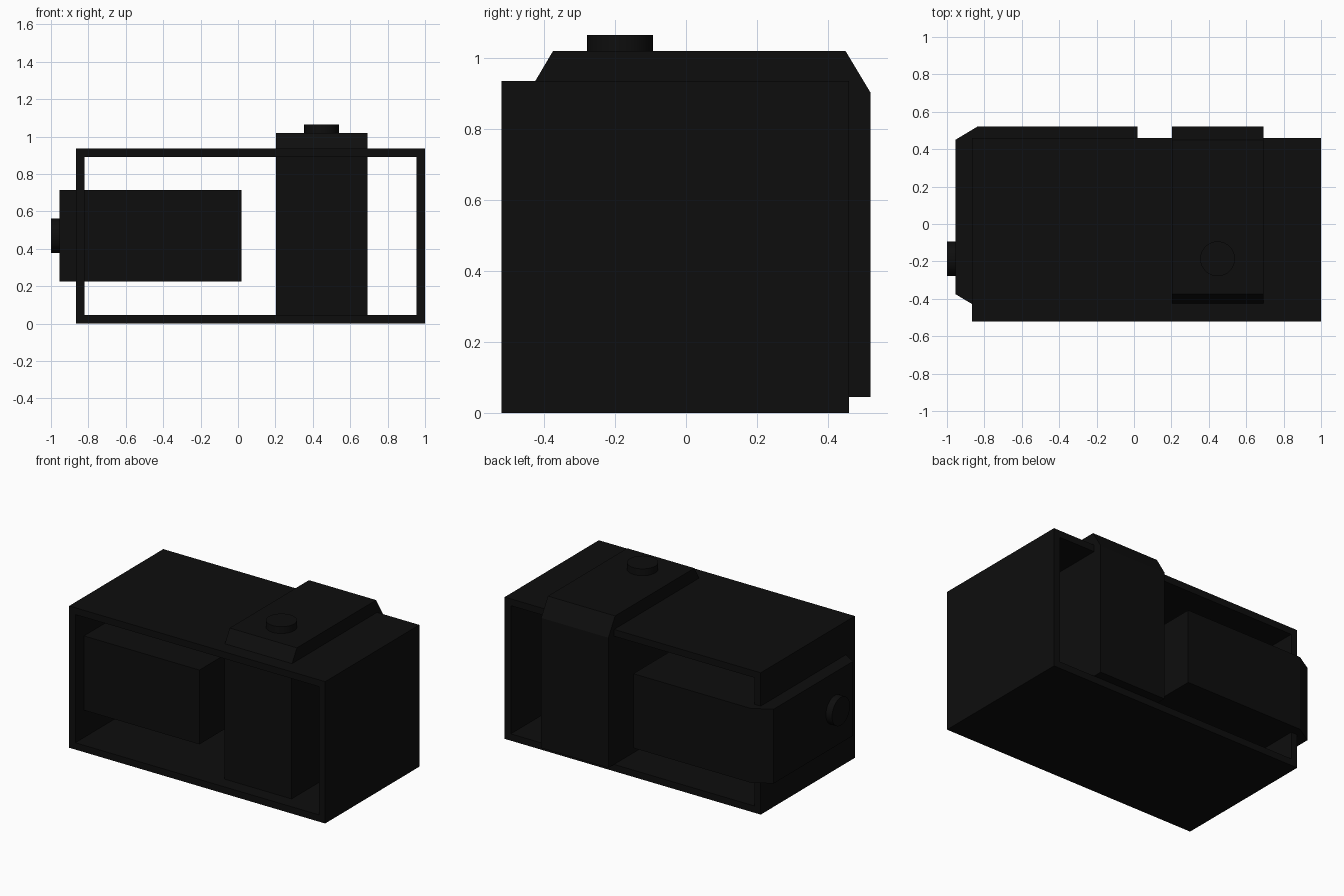
import bpy, bmesh, math
from mathutils import Matrix, Vector

cube = bpy.data.objects.get("Cube")
if cube:
    bpy.data.objects.remove(cube, do_unlink=True)

# One near-black plastic for every part
BLACK = (0.0043, 0.0043, 0.0043, 1.0)
black = bpy.data.materials.new("matte_black")
black.diffuse_color = BLACK
black.use_nodes = True
bsdf = next(n for n in black.node_tree.nodes if n.type == "BSDF_PRINCIPLED")
bsdf.inputs["Base Color"].default_value = BLACK
bsdf.inputs["Roughness"].default_value = 0.6


def add_object(name, bm):
    bmesh.ops.recalc_face_normals(bm, faces=bm.faces)
    mesh = bpy.data.meshes.new(name)
    bm.to_mesh(mesh)
    bm.free()
    mesh.materials.append(black)
    obj = bpy.data.objects.new(name, mesh)
    bpy.context.collection.objects.link(obj)
    return obj


# Rectangular sleeve, open at the front and the back
X0, X1, Y0, Y1, HEIGHT, WALL = -0.867, 1.0, -0.52, 0.46, 0.935, 0.045


def sleeve():
    bm = bmesh.new()

    def ring(inset, y):
        a, b, c, d = X0 + inset, X1 - inset, inset, HEIGHT - inset
        return [bm.verts.new((x, y, z)) for x, z in ((a, c), (b, c), (b, d), (a, d))]

    loops = [ring(0, Y0), ring(0, Y1), ring(WALL, Y1), ring(WALL, Y0)]
    for i in range(4):
        p, q = loops[i], loops[(i + 1) % 4]
        for j in range(4):
            k = (j + 1) % 4
            bm.faces.new((p[j], p[k], q[k], q[j]))
    add_object("outer_sleeve", bm)


# Block with a chamfered end: profile is (y, distance along the block)
PROFILE = [(-0.43, 0.0), (0.52, 0.0), (0.52, 0.858),
           (0.45, 0.975), (-0.375, 0.975), (-0.43, 0.882)]
HALF_WIDTH = 0.245


def block(name, placement):
    bm = bmesh.new()
    a = [bm.verts.new((-HALF_WIDTH, y, t)) for y, t in PROFILE]
    b = [bm.verts.new((HALF_WIDTH, y, t)) for y, t in PROFILE]
    bm.faces.new(a)
    bm.faces.new(b)
    for i in range(len(a)):
        j = (i + 1) % len(a)
        bm.faces.new((a[i], a[j], b[j], b[i]))
    bm.transform(placement)
    add_object(name + "_block", bm)

    # Round button on the chamfered end
    bm = bmesh.new()
    bmesh.ops.create_cone(bm, cap_ends=True, segments=32, radius1=0.093,
                          radius2=0.093, depth=0.055,
                          matrix=Matrix.Translation((0, -0.186, 0.9925)))
    bm.transform(placement)
    button = add_object(name + "_button", bm)
    bpy.ops.object.select_all(action="DESELECT")
    button.select_set(True)
    bpy.context.view_layer.objects.active = button
    bpy.ops.object.shade_smooth_by_angle(angle=math.radians(30))


sleeve()
# One block stands up through the top, its twin lies through the side wall
block("upright", Matrix.Translation((0.447, 0, 0.045)))
block("sideways", Matrix.Translation((0.02, 0, 0.47)) @ Matrix.Rotation(-math.pi / 2, 4, "Y"))
